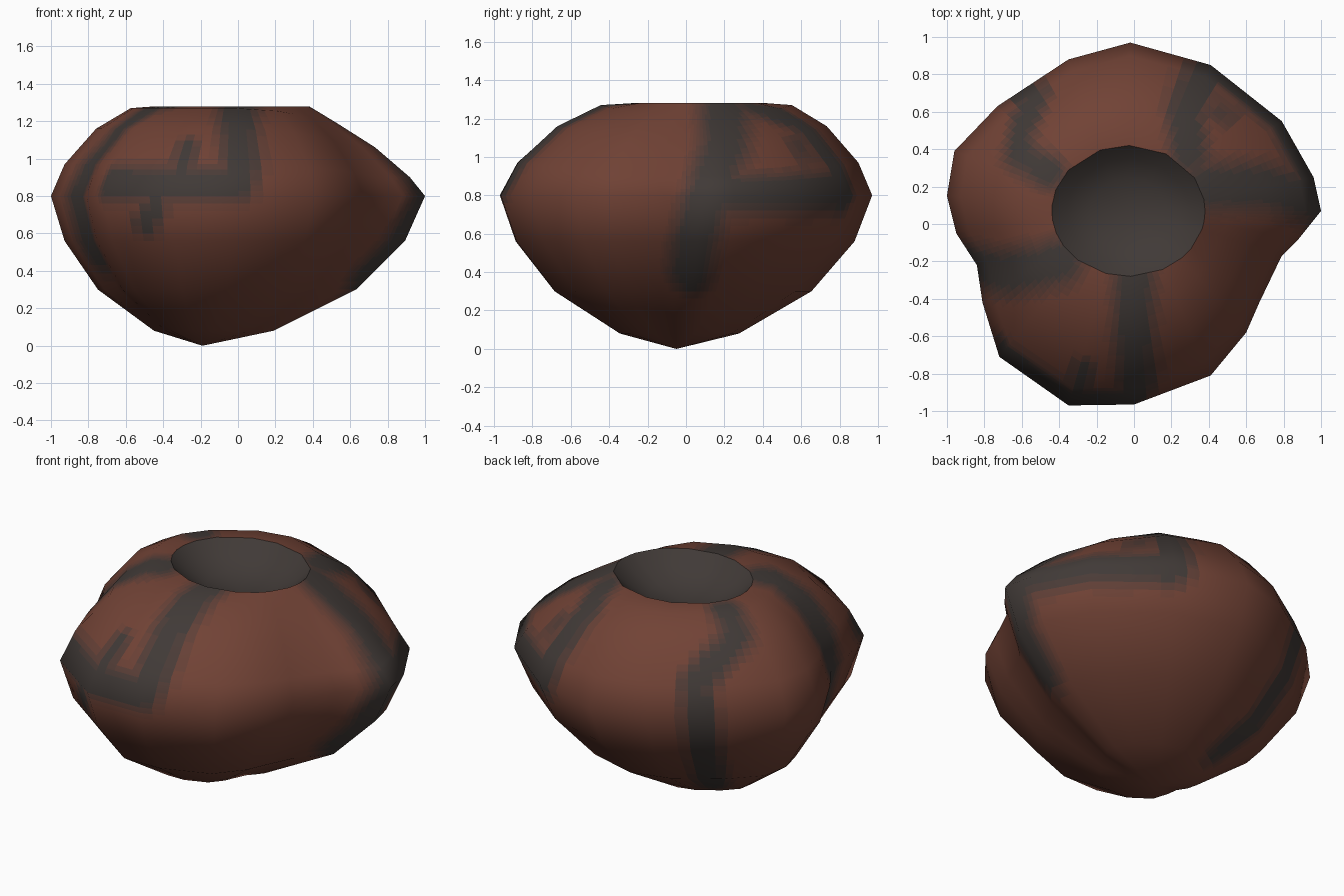
import bpy, math
from mathutils import Vector
from mathutils.geometry import intersect_point_line

if "Cube" in bpy.data.objects:
    bpy.data.objects.remove(bpy.data.objects["Cube"])

# Plan outline of the boulder at its widest height
OUTLINE = [(1, .07), (.96, .25), (.79, .55), (.41, .85), (-.02, .97), (-.35, .88),
           (-.73, .63), (-.96, .39), (-1, .15), (-.95, -.05), (-.84, -.22),
           (-.81, -.42), (-.72, -.71), (-.35, -.97), (0, -.965), (.41, -.81),
           (.6, -.58), (.67, -.42), (.79, -.17), (.88, -.08)]
N = len(OUTLINE)
SUB = 6
BASE = Vector((-.19, -.05))
MOUTH = Vector((-.03, .07))


def material(name, rgb):
    m = bpy.data.materials.new(name)
    m.diffuse_color = (*rgb, 1)
    m.use_nodes = True
    m.node_tree.nodes["Principled BSDF"].inputs["Base Color"].default_value = m.diffuse_color
    return m


BROWN, DARK = Vector((.165, .055, .036)), Vector((.052, .042, .038))
LEVELS = 8
mats = [material(f"rock_{i}", BROWN.lerp(DARK, i / (LEVELS - 1))) for i in range(LEVELS)]


def rim_point(x, y):
    d = Vector((x, y)) - MOUTH
    a = math.atan2(d.y, d.x)
    return Vector((MOUTH.x + .41 * math.cos(a), MOUTH.y + .35 * math.sin(a))), a


# Coarse rings: pointed underside, wide edge, shoulder, rim
rings = []
for f, z in [(.001, 0), (.32, .08), (.69, .3), (.91, .56), (1, .8)]:
    rings.append([(*BASE.lerp(Vector(p), f), z) for p in OUTLINE])
for t, z, drop in [(.13, .97, .07), (.43, 1.16, .1), (.76, 1.27, .08), (1, 1.28, .0)]:
    ring = []
    for p in OUTLINE:
        r, a = rim_point(*p)
        w = max(0, math.cos(a)) ** 2
        ring.append((*Vector(p).lerp(r, t), z - drop * w))
    rings.append(ring)


def loft(name, rings, color_of, centre=None):
    """Ring loft, finely divided so colours can blend, with coarse soft normals."""
    rings = [[Vector(p) for p in r] for r in rings]
    rows = len(rings)
    coarse = bpy.data.meshes.new("coarse")
    quads = [(r * N + s, r * N + (s + 1) % N, (r + 1) * N + (s + 1) % N, (r + 1) * N + s)
             for r in range(rows - 1) for s in range(N)]
    coarse.from_pydata([p for r in rings for p in r], [], quads)
    coarse.update()
    nor = [[coarse.vertices[r * N + s].normal.copy() for s in range(N)] for r in range(rows)]
    bpy.data.meshes.remove(coarse)
    if centre is not None:
        nor[centre[0]] = [Vector((0, 0, centre[1]))] * N

    def sample(grid, i, j):
        r = min(i // SUB, rows - 2)
        s, u, v = j // SUB, i / SUB - r, (j % SUB) / SUB
        low = grid[r][s].lerp(grid[r][(s + 1) % N], v)
        high = grid[r + 1][s].lerp(grid[r + 1][(s + 1) % N], v)
        return low.lerp(high, u)

    h, w = (rows - 1) * SUB + 1, N * SUB
    verts = [sample(rings, i, j) for i in range(h) for j in range(w)]
    norms = [sample(nor, i, j).normalized() for i in range(h) for j in range(w)]
    faces = [(i * w + j, i * w + (j + 1) % w, (i + 1) * w + (j + 1) % w, (i + 1) * w + j)
             for i in range(h - 1) for j in range(w)]
    me = bpy.data.meshes.new(name)
    me.from_pydata(verts, [], faces)
    for m in mats:
        me.materials.append(m)
    for p in me.polygons:
        p.use_smooth = True
        p.material_index = color_of(p.center)
    me.update()
    me.normals_split_custom_set_from_vertices(norms)
    ob = bpy.data.objects.new(name, me)
    bpy.context.collection.objects.link(ob)
    return ob


# Dark streaks running over the surface: (half width, path)
STREAKS = [
    (.10, [(0, -.3, 1.28), (0, -.6, 1.2), (.02, -.92, .92)]),
    (.10, [(0, -.95, .88), (-.35, -.95, .88), (-.7, -.7, .88)]),
    (.06, [(-.3, -.9, .95), (-.27, -.78, 1.1)]),
    (.07, [(-.45, -.9, .75), (-.5, -.82, .65)]),
    (.12, [(-.4, -.2, 1.25), (-.72, -.27, 1.1), (-.84, -.2, .8), (-.75, -.18, .5)]),
    (.09, [(-.46, .28, 1.25), (-.6, .36, 1.15), (-.55, .7, 1.0), (-.6, .72, .8),
           (-.57, .62, .5), (-.4, .3, .12)]),
    (.10, [(.3, .38, 1.26), (.28, .6, 1.18), (.38, .84, .9), (.42, .82, .8)]),
    (.12, [(.38, .2, 1.26), (.7, .2, 1.05), (.98, .12, .82), (.88, .03, .55), (.7, 0, .35)]),
    (.11, [(.97, .2, .82), (.8, .53, .82), (.42, .84, .82)]),
    (.07, [(.6, .68, 1.0), (.5, .6, 1.1)]),
]


def streak_level(p):
    best = 0
    for half, path in STREAKS:
        for a, b in zip(path, path[1:]):
            a, b = Vector(a), Vector(b)
            q, t = intersect_point_line(p, a, b)
            q = a.lerp(b, min(1, max(0, t)))
            best = max(best, min(1, 1.6 - (p - q).length / half))
    return round(best * (LEVELS - 1))


# Boulder body
loft("boulder", rings, streak_level, centre=(0, -1))

# Dark hollow in the top
rim = rings[-1]
hollow = []
for f, dz in [(1, 0), (.8, -.07), (.5, -.13), (.001, -.16)]:
    hollow.append([(*MOUTH.lerp(Vector(p[:2]), f), p[2] + dz) for p in rim])
loft("hollow", hollow, lambda p: LEVELS - 1, centre=(3, 1))
